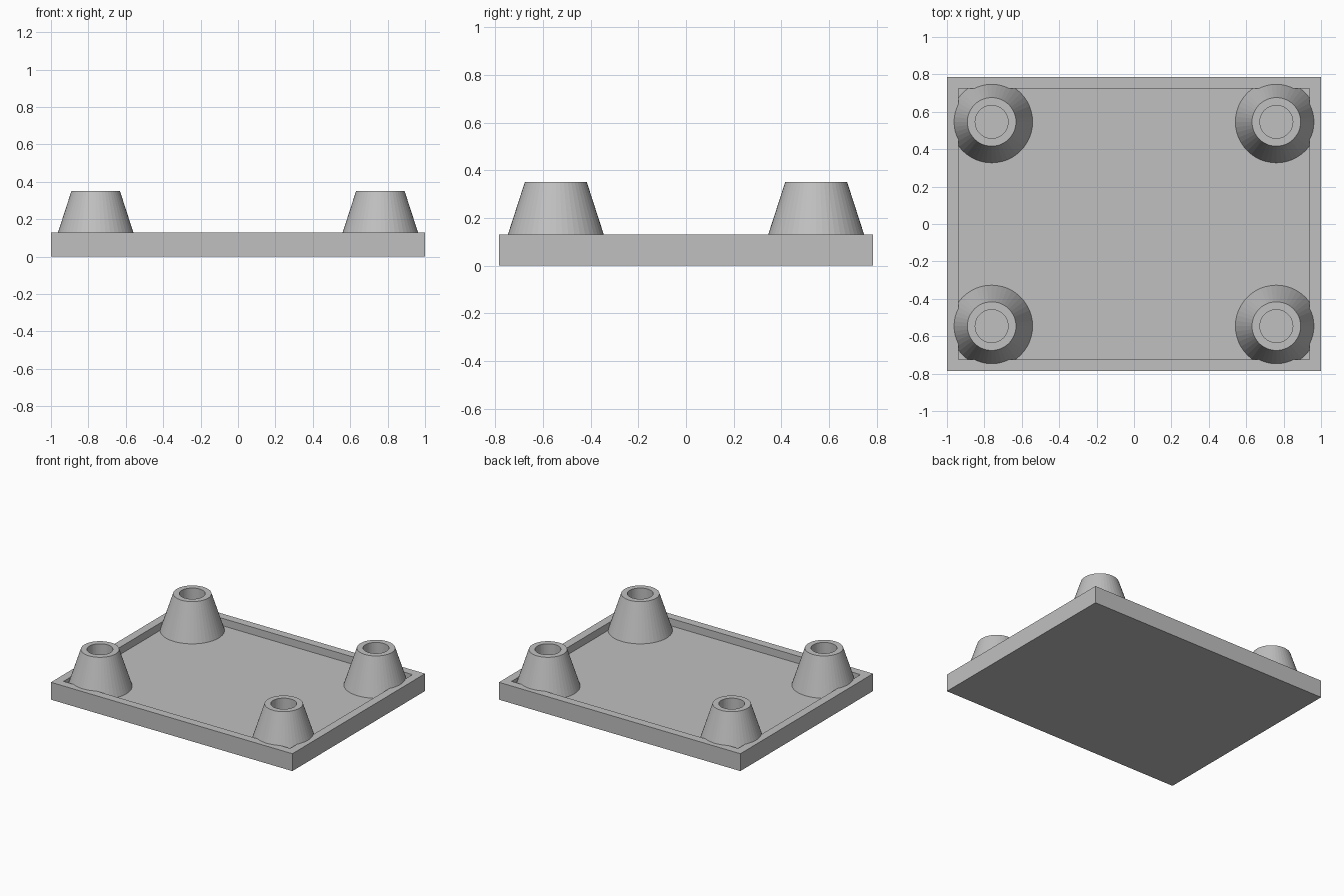
import bpy, bmesh
from math import cos, sin, tau

cube = bpy.data.objects.get("Cube")
if cube:
    bpy.data.objects.remove(cube, do_unlink=True)

RIM_Z, FLOOR_Z, TOP_Z = 0.13, 0.075, 0.35

grey = bpy.data.materials.new("plain_grey")
grey.use_nodes = True
colour = (0.53, 0.53, 0.53, 1)
grey.diffuse_color = colour
grey.node_tree.nodes["Principled BSDF"].inputs["Base Color"].default_value = colour


def make_object(name, bm, location=(0, 0, 0)):
    bmesh.ops.recalc_face_normals(bm, faces=bm.faces)
    mesh = bpy.data.meshes.new(name)
    bm.to_mesh(mesh)
    bm.free()
    mesh.materials.append(grey)
    obj = bpy.data.objects.new(name, mesh)
    obj.location = location
    bpy.context.collection.objects.link(obj)
    return obj


# Tray: a slab whose top is inset to a rim and pushed down to a floor
bm = bmesh.new()
bmesh.ops.create_cube(bm, size=1)
for v in bm.verts:
    v.co = (v.co.x * 2, v.co.y * 1.57, (v.co.z + 0.5) * RIM_Z)
top = max(bm.faces, key=lambda f: f.calc_center_median().z)
bmesh.ops.inset_region(bm, faces=[top], thickness=0.087)
walls = bmesh.ops.extrude_discrete_faces(bm, faces=[top])["faces"]
for v in walls[0].verts:
    v.co.z = FLOOR_Z
make_object("tray", bm)


# Hollow tapered post, lathed from outer foot over the lip and down the bore
def make_post(name, x, y, sides=48):
    profile = [(0.219, FLOOR_Z), (0.13, TOP_Z), (0.088, TOP_Z), (0.088, FLOOR_Z)]
    bm = bmesh.new()
    rings = [[bm.verts.new((r * cos(tau * i / sides), r * sin(tau * i / sides), z))
              for i in range(sides)] for r, z in profile]
    for low, high in zip(rings, rings[1:] + rings[:1]):
        for i in range(sides):
            j = (i + 1) % sides
            bm.faces.new((low[i], low[j], high[j], high[i]))
    # The foot rests on the tray floor, so its underside is left open
    under = [f for f in bm.faces if all(v.co.z < FLOOR_Z + 0.001 for v in f.verts)]
    bmesh.ops.recalc_face_normals(bm, faces=bm.faces)
    bmesh.ops.delete(bm, geom=under, context="FACES_ONLY")
    return make_object(name, bm, (x, y, 0))


for side, x in (("left", 0.761), ("right", -0.761)):
    for end, y in (("front", -0.546), ("back", 0.546)):
        make_post(f"{end}_{side}_post", x, y)
